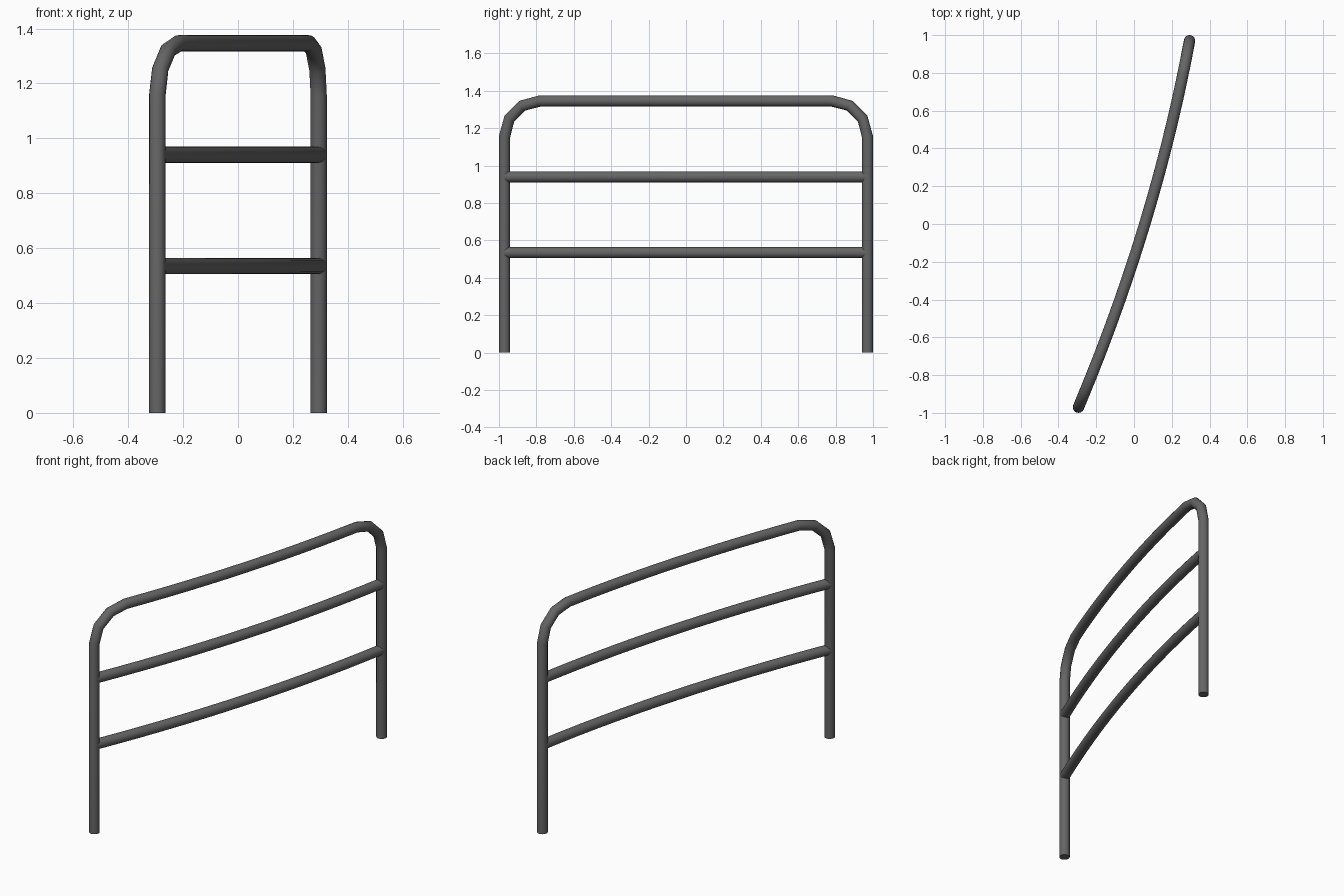
import bpy, math

if "Cube" in bpy.data.objects:
    bpy.data.objects.remove(bpy.data.objects["Cube"])

R = 0.03           # tube radius
PX, PY = 0.294, 0.97   # post positions
TOP = 1.346        # centre height of the top rail
BEND = 0.19        # corner bend radius
SAG = 0.057        # bow of the railing in plan

mat = bpy.data.materials.new("dark grey metal")
mat.diffuse_color = (0.13, 0.13, 0.13, 1)
mat.use_nodes = True
mat.node_tree.nodes["Principled BSDF"].inputs["Base Color"].default_value = mat.diffuse_color


def plan(y):
    # gentle bow in plan, x as a function of y
    t = y / PY
    return PX * t + SAG * (1 - t * t)


def tube(name, pts):
    cu = bpy.data.curves.new(name, 'CURVE')
    cu.dimensions = '3D'
    cu.twist_mode = 'MINIMUM'
    cu.bevel_depth = R
    cu.bevel_resolution = 6
    cu.use_fill_caps = True
    sp = cu.splines.new('POLY')
    sp.points.add(len(pts) - 1)
    for p, co in zip(sp.points, pts):
        p.co = (*co, 1)
    ob = bpy.data.objects.new(name, cu)
    bpy.context.collection.objects.link(ob)
    cu.materials.append(mat)
    bpy.ops.object.select_all(action='DESELECT')
    ob.select_set(True)
    bpy.context.view_layer.objects.active = ob
    bpy.ops.object.convert(target='MESH')
    bpy.ops.object.shade_smooth_by_angle(angle=math.radians(35))


# outer frame: post, faceted bend, bowed top rail, bend, post
path = [(-PY, 0)]
for i in range(4):
    a = math.radians(30 * i)
    path.append((-PY + BEND * (1 - math.cos(a)), TOP - BEND + BEND * math.sin(a)))
end = PY - BEND
path += [(-end + 2 * end * i / 12, TOP) for i in range(1, 12)]
path += [(-y, z) for y, z in reversed(path[:5])]
tube("outer_frame", [(plan(y), y, z) for y, z in path])

# two bowed cross rails
for name, z in (("lower_rail", 0.535), ("middle_rail", 0.94)):
    ys = [PY * (-1 + 2 * i / 14) for i in range(15)]
    tube(name, [(plan(y), y, z) for y in ys])
